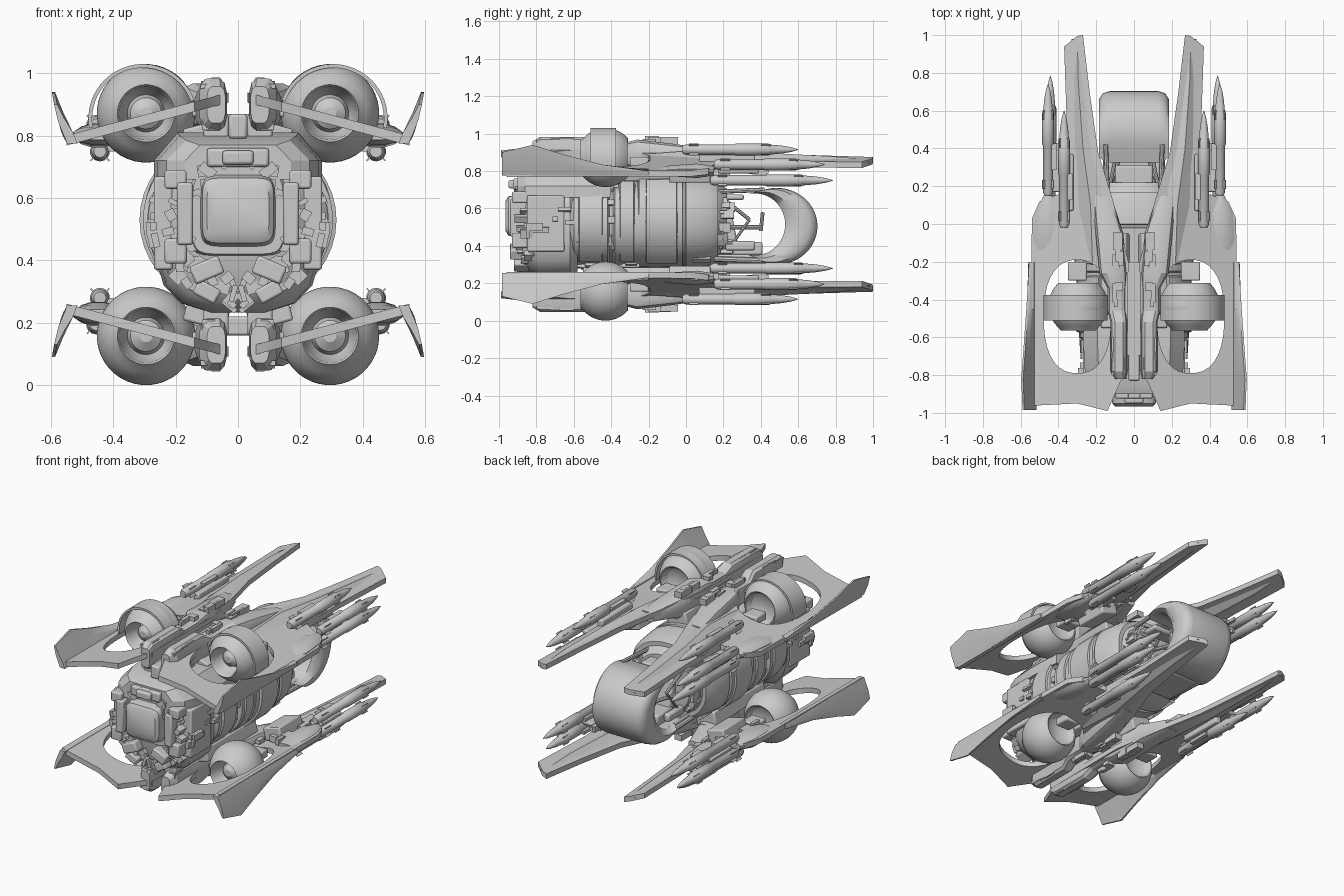
import bpy, bmesh, math, random
from mathutils import Matrix, Vector

random.seed(4)
MID = 0.515   # height of the up/down symmetry plane


def finish(name, bm, mirror="", bevel=0, angle=35):
    bmesh.ops.recalc_face_normals(bm, faces=bm.faces)
    bm.transform(Matrix.Translation((0, 0, -MID)))
    me = bpy.data.meshes.new(name)
    bm.to_mesh(me)
    bm.free()
    me.shade_smooth()
    me.set_sharp_from_angle(angle=math.radians(angle))
    ob = bpy.data.objects.new(name, me)
    ob.location.z = MID
    bpy.context.collection.objects.link(ob)
    if bevel:
        b = ob.modifiers.new("bevel", "BEVEL")
        b.width, b.segments = bevel, 2
    if mirror:
        m = ob.modifiers.new("mirror", "MIRROR")
        m.use_axis = ("x" in mirror, False, "z" in mirror)
        m.use_mirror_merge = False
    return ob


def ring(x, y, z, rx, rz, n=24, p=2.0):
    """Superellipse section across the y axis."""
    pts = []
    for i in range(n):
        a = 2 * math.pi * (i + 0.5) / n
        c, s = math.cos(a), math.sin(a)
        pts.append((x + rx * math.copysign(abs(c) ** (2 / p), c), y,
                    z + rz * math.copysign(abs(s) ** (2 / p), s)))
    return pts


def loft(bm, sections):
    rows = [[bm.verts.new(p) for p in s] for s in sections]
    n = len(rows[0])
    for a, b in zip(rows, rows[1:]):
        for i in range(n):
            bm.faces.new((a[i], a[(i + 1) % n], b[(i + 1) % n], b[i]))
    bm.faces.new(rows[0])
    bm.faces.new(rows[-1])


def lofted(name, sections, **kw):
    bm = bmesh.new()
    loft(bm, sections)
    return finish(name, bm, **kw)


def add_box(bm, c, size, rot=0, axis="Y"):
    m = Matrix.Translation(c) @ Matrix.Rotation(rot, 4, axis) @ Matrix.Diagonal((*size, 1))
    bmesh.ops.create_cube(bm, size=1, matrix=m)


def boxes(name, items, **kw):
    bm = bmesh.new()
    for it in items:
        add_box(bm, *it)
    return finish(name, bm, **kw)


def add_bar(bm, a, b, r):
    a, b = Vector(a), Vector(b)
    m = Matrix.Translation((a + b) / 2) @ (b - a).to_track_quat("Z", "Y").to_matrix().to_4x4()
    bmesh.ops.create_cone(bm, cap_ends=True, segments=8, radius1=r, radius2=r, depth=(b - a).length, matrix=m)


def wing_z(x):
    return 0.92 - 0.265 * (x - 0.04)


# Hull: nose, machine block and main drum
lofted("nose_block", [ring(0, y, 0.51, rx, rz, 16, 3) for y, rx, rz in
       [(-0.88, 0.17, 0.19), (-0.84, 0.23, 0.25), (-0.78, 0.26, 0.28), (-0.62, 0.27, 0.28), (-0.58, 0.24, 0.25)]])
lofted("machine_block", [ring(0, y, 0.52, rx, rz, 32, 2.3) for y, rx, rz in
       [(-0.62, 0.27, 0.20), (-0.60, 0.29, 0.23), (-0.42, 0.295, 0.235), (-0.41, 0.27, 0.21),
        (-0.39, 0.27, 0.21), (-0.38, 0.295, 0.235), (-0.24, 0.295, 0.235)]])
lofted("main_drum", [ring(0, y, 0.535, rx, rz, 40, 2.3) for y, rx, rz in
       [(-0.26, 0.27, 0.22), (-0.25, 0.30, 0.25), (-0.02, 0.305, 0.255), (-0.015, 0.295, 0.245), (-0.005, 0.295, 0.245),
        (0, 0.305, 0.255), (0.12, 0.29, 0.245), (0.17, 0.26, 0.225), (0.17, 0.235, 0.20), (0.22, 0.18, 0.17)]])

# Nose detail: central rounded panel, brow box, cheeks, chin
lofted("nose_panel", [ring(0, y, z, rx, rz, 24, 6) for y, z, rx, rz in
       [(-0.86, 0.55, 0.17, 0.14), (-0.90, 0.55, 0.145, 0.13), (-0.90, 0.56, 0.12, 0.115),
        (-0.95, 0.56, 0.115, 0.105), (-0.965, 0.56, 0.10, 0.08)]])
lofted("brow", [[(-w, y, 0.66), (w, y, 0.66), (w, y, 0.72), (w * 0.72, y, z), (-w * 0.72, y, z), (-w, y, 0.72)]
       for y, w, z in [(-0.90, 0.17, 0.77), (-0.86, 0.23, 0.785), (-0.78, 0.26, 0.80), (-0.60, 0.27, 0.81),
                       (-0.40, 0.26, 0.80)]], angle=20)
boxes("brow_boxes", [((0, -0.90, 0.73), (0.20, 0.05, 0.06)), ((0, -0.93, 0.73), (0.10, 0.04, 0.045)),
      ((0, -0.70, 0.83), (0.06, 0.26, 0.08))], bevel=0.01)
boxes("nose_cheeks", [((0.17, -0.89, 0.55), (0.05, 0.10, 0.20)), ((0.20, -0.86, 0.66), (0.07, 0.14, 0.06)),
      ((0.20, -0.87, 0.43), (0.07, 0.12, 0.08)), ((0.10, -0.89, 0.37), (0.10, 0.10, 0.06), 0.4),
      ((0.10, -0.86, 0.30), (0.08, 0.12, 0.05), -0.5), ((0.24, -0.75, 0.52), (0.06, 0.2, 0.30))],
      mirror="x", bevel=0.008)

# Curved armour shells on the flanks
for nm, ya, yb, rx in (("flank_shell_front", -0.58, -0.44, 0.305), ("flank_shell_mid", -0.36, -0.27, 0.305),
                       ("flank_shell_rear", -0.22, -0.04, 0.316)):
    secs = []
    for i in range(13):
        a = math.radians(-52 + 104 * i / 12)
        secs.append([(k * math.cos(a), y, 0.53 + (k - 0.03) * math.sin(a))
                     for k, y in ((rx - 0.03, ya), (rx, ya + 0.01), (rx, yb - 0.01), (rx - 0.03, yb))])
    lofted(nm, secs, mirror="x")

# Random machinery on nose face, flanks and tail of the hull
bm = bmesh.new()
for i in range(130):
    a = random.uniform(-1.3, 1.3)
    y = random.uniform(-0.86, -0.28) if i < 90 else random.uniform(0.08, 0.22)
    k = 0.97 if y < 0.1 else 0.75
    c = (0.28 * k * math.cos(a), y, 0.52 + 0.25 * k * math.sin(a))
    add_box(bm, c, [random.uniform(0.015, 0.05), random.uniform(0.02, 0.10), random.uniform(0.015, 0.06)], -a)
for i in range(45):
    a, r = random.uniform(-1.5, 1.5), random.uniform(0.14, 0.23)
    add_box(bm, (r * math.cos(a), -0.85, 0.5 + r * 1.1 * math.sin(a)),
            [random.uniform(0.02, 0.06), random.uniform(0.04, 0.14), random.uniform(0.015, 0.04)], random.uniform(0, 3))
finish("machinery", bm, mirror="x")

# Open C-shaped cockpit hoop at the tail end
secs = []
for i in range(29):
    a = math.radians(106 - 212 * i / 28)
    c, s = math.cos(a), math.sin(a)
    o, n = Vector((0.485 + 0.218 * c, 0.505 + 0.205 * s)), Vector((0.37 + 0.16 * c, 0.515 + 0.165 * s))
    secs.append([(x, *o.lerp(n, t)) for x, t in [(-0.13, 0), (0.13, 0), (0.165, 0.06), (0.185, 0.25), (0.185, 0.7),
                 (0.15, 1), (-0.15, 1), (-0.185, 0.7), (-0.185, 0.25), (-0.165, 0.06)]])
lofted("cockpit_hoop", secs, angle=45)
bm = bmesh.new()
for a, b, r in [((0.14, 0.17, 0.69), (0.15, 0.42, 0.70), 0.012), ((0.13, 0.19, 0.66), (0.10, 0.34, 0.54), 0.010),
                ((0.13, 0.2, 0.5), (0.06, 0.40, 0.5), 0.012), ((0.06, 0.40, 0.48), (0.06, 0.41, 0.58), 0.010),
                ((0.10, 0.34, 0.54), (0.12, 0.24, 0.40), 0.008), ((0.15, 0.15, 0.33), (0.15, 0.44, 0.32), 0.015)]:
    add_bar(bm, a, b, r)
finish("cockpit_bars", bm, mirror="x")
boxes("seat_and_console", [((0, 0.33, 0.385), (0.18, 0.16, 0.07)), ((0, 0.29, 0.33), (0.28, 0.26, 0.05)),
      ((0, 0.24, 0.47), (0.16, 0.05, 0.22), 0.2, "X"), ((0, 0.24, 0.66), (0.2, 0.14, 0.03)),
      ((0.12, 0.29, 0.40), (0.04, 0.16, 0.05)), ((-0.12, 0.29, 0.40), (0.04, 0.16, 0.05))], bevel=0.012)

# Wing plate with engine opening: filled 2D outline sheared to the wing slope
outer = [(0.27, 1.0), (0.30, 0.995), (0.37, 0.94), (0.355, 0.5), (0.36, 0.17), (0.42, 0.15), (0.5, 0.12), (0.54, 0.03),
         (0.545, -0.28), (0.55, -0.96), (0.5, -0.96), (0.30, -0.95), (0.14, -0.99), (0.07, -0.83), (0.035, -0.8),
         (0.03, -0.2), (0.11, 0.12), (0.19, 0.38), (0.235, 0.7)]
hole = [(x, z - 0.49) for x, _, z in ring(0.3, 0, 0, 0.178, 0.30, 32, 2.4)]
cu = bpy.data.curves.new("wing_outline", "CURVE")
cu.dimensions, cu.fill_mode, cu.extrude = "2D", "BOTH", 0.016
for pts in (outer, hole):
    sp = cu.splines.new("POLY")
    sp.points.add(len(pts) - 1)
    for q, (x, y) in zip(sp.points, pts):
        q.co = (x, y, 0, 1)
    sp.use_cyclic_u = True
tmp = bpy.data.objects.new("wing_outline", cu)
bpy.context.collection.objects.link(tmp)
bpy.context.view_layer.update()
me = bpy.data.meshes.new_from_object(tmp.evaluated_get(bpy.context.evaluated_depsgraph_get()))
bpy.data.objects.remove(tmp)
bm = bmesh.new()
bm.from_mesh(me)
bmesh.ops.remove_doubles(bm, verts=bm.verts, dist=1e-4)
for v in bm.verts:
    v.co.z += wing_z(v.co.x)
finish("wing", bm, mirror="xz")

# Upturned winglet, wing spike ridge, root pod and shoulder fairing
lofted("winglet", [[(0.515, y, 0.775), (0.548, y, 0.775), (0.5 * xt + 0.282, y, 0.5 * zt + 0.395), (xt, y, zt),
                    (xt - 0.01, y, zt), (0.5 * xt + 0.262, y, 0.5 * zt + 0.405), (0.53, y, 0.812)]
       for y, xt, zt in [(-0.985, 0.59, 0.90), (-0.82, 0.597, 0.94), (-0.66, 0.585, 0.89),
                         (-0.45, 0.57, 0.835), (-0.2, 0.555, 0.80)]], mirror="xz", angle=40)
lofted("wing_ridge", [[(x - w, y, wing_z(x - w)), (x, y, wing_z(x) + h), (x + w, y, wing_z(x + w)), (x, y, wing_z(x) - h)]
       for x, y, w, h in [(0.22, -0.2, 0.05, 0.02), (0.23, 0.1, 0.10, 0.045), (0.27, 0.4, 0.07, 0.04),
                          (0.295, 0.75, 0.05, 0.028), (0.30, 0.98, 0.03, 0.012)]], mirror="xz", angle=15)
lofted("root_pod", [ring(x, y, z, rx, rz, 12, 3.5) for x, y, z, rx, rz in
       [(0.07, -0.82, 0.90, 0.03, 0.06), (0.08, -0.78, 0.90, 0.045, 0.085), (0.08, -0.52, 0.90, 0.045, 0.085),
        (0.09, -0.46, 0.89, 0.05, 0.06), (0.09, -0.34, 0.89, 0.05, 0.06), (0.11, -0.26, 0.89, 0.075, 0.08),
        (0.13, -0.05, 0.88, 0.075, 0.065), (0.17, 0.15, 0.88, 0.05, 0.03)]], mirror="xz", angle=25)
lofted("shoulder_fairing", [ring(0.45, y, wing_z(0.45) - 0.01, rx, rz, 12) for y, rx, rz in
       [(-0.16, 0.06, 0.015), (-0.08, 0.085, 0.03), (0.06, 0.075, 0.04), (0.15, 0.03, 0.025)]], mirror="xz")
boxes("pylons", [((0.10, -0.30, 0.80), (0.14, 0.5, 0.08), 0.26), ((0.07, -0.68, 0.82), (0.08, 0.2, 0.1)),
      ((0.02, -0.45, 0.84), (0.06, 0.5, 0.06)), ((0.30, 0.02, 0.79), (0.12, 0.22, 0.08), 0.26),
      ((0.34, 0.22, 0.87), (0.04, 0.3, 0.05)), ((0.41, 0.28, 0.80), (0.08, 0.22, 0.025)),
      ((0.3, -0.25, 0.85), (0.10, 0.10, 0.05)), ((0.15, -0.43, 0.88), (0.06, 0.10, 0.04))], mirror="xz", bevel=0.008)
bm = bmesh.new()
for i in range(40):
    x = random.uniform(0.06, 0.11) if i < 22 else random.uniform(0.22, 0.40)
    y = random.uniform(-0.78, 0.0) if i < 22 else random.uniform(-0.15, 0.45)
    dz = random.choice((-0.07, 0.055)) if i < 22 else -0.04
    add_box(bm, (x, y, wing_z(x) + dz),
            [random.uniform(0.015, 0.05), random.uniform(0.03, 0.12), random.uniform(0.015, 0.04)])
finish("wing_machinery", bm, mirror="xz")

# Ball engines: sphere with a deep front intake and a shallow back socket
EX, EY, EZ, R = 0.295, -0.43, 0.872, 0.158
prof = [(0.06, 0.04), (0.08, 0.08), (0.115, 0.10)]
prof += [(R * math.cos(t), R * math.sin(t)) for t in [math.radians(a) for a in range(42, 144, 6)]]
prof += [(-0.135, 0.092), (-0.12, 0.085), (-0.08, 0.08), (-0.04, 0.06), (-0.07, 0.05), (-0.09, 0.02)]
lofted("ball_engine", [ring(EX, EY + dy, EZ, r, r, 40) for dy, r in prof], mirror="xz", angle=30)

# Outer hoop over the upper engines only
secs = []
for i in range(29):
    a = math.radians(-10 + 170 * i / 28)
    secs.append([(EX + 0.01 + r * math.cos(a), EY + y, 0.855 + r * math.sin(a))
                 for r, y in [(0.163, -0.08), (0.175, -0.08), (0.175, 0.055), (0.163, 0.055)]])
lofted("engine_hoop", secs, mirror="x")

# Three missiles per wing, each with tail and mid fins
bm = bmesh.new()
for x, z, y0, y1 in [(0.37, 0.915, -0.02, 0.60), (0.455, 0.835, 0.15, 0.74), (0.443, 0.75, 0.13, 0.785)]:
    L, r = y1 - y0, 0.028
    loft(bm, [ring(x, y0 + t * L, z, r * k, r * k, 14) for t, k in
              [(0, 0.7), (0.03, 1), (0.45, 1), (0.46, 1.15), (0.74, 1.15), (0.76, 0.95), (0.86, 0.75), (0.94, 0.45), (1, 0.05)]])
    for t, s in ((0.10, 0.085), (0.72, 0.075)):
        for a in (0.78, 2.35):
            add_box(bm, (x, y0 + t * L, z), (s, 0.05, 0.005), a)
    add_box(bm, (x - 0.02, y0 + 0.35 * L, z + 0.01), (0.05, 0.14, 0.02))
finish("missiles", bm, mirror="xz")
